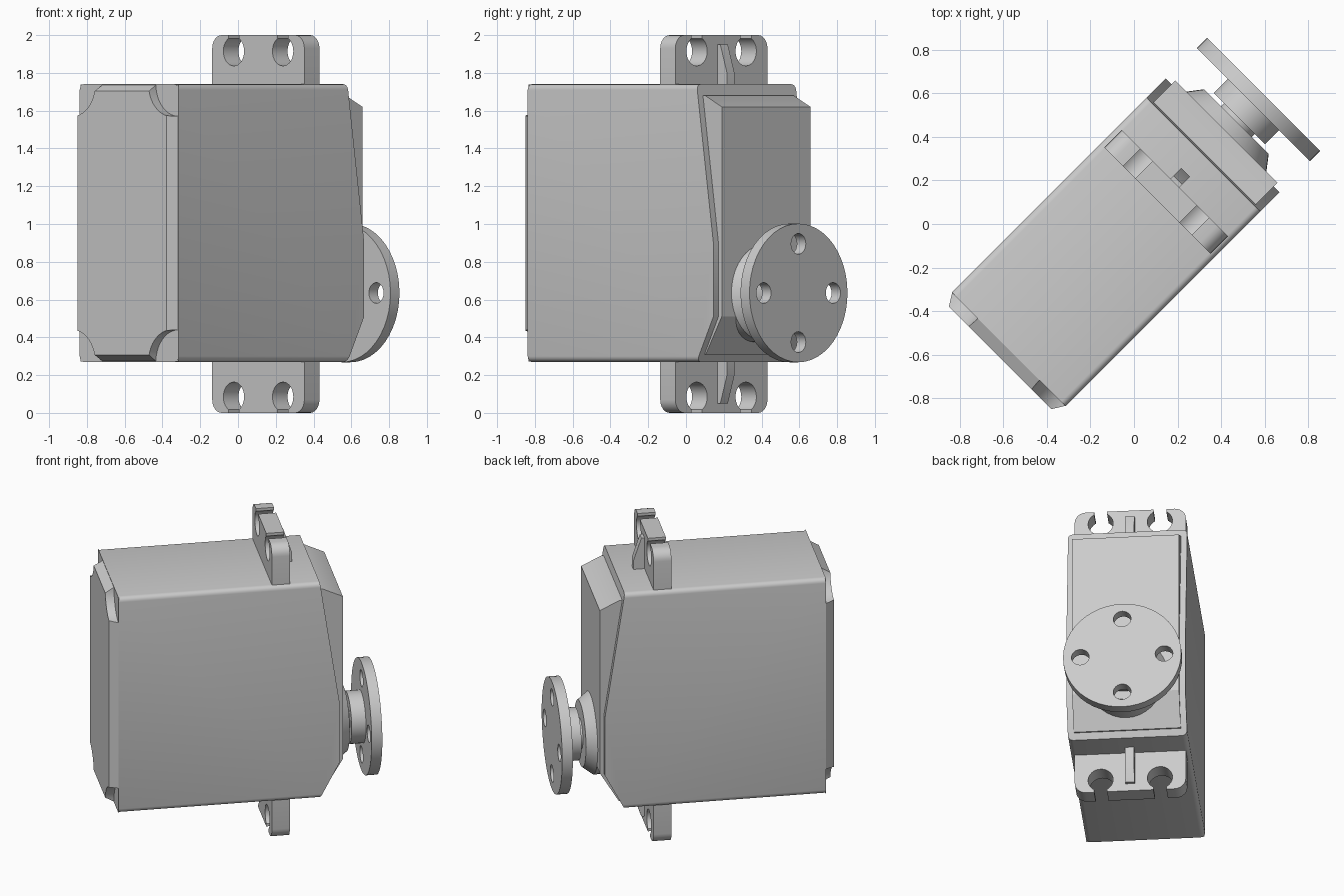
import bpy, bmesh, math
from mathutils import Matrix, Vector

cube = bpy.data.objects.get("Cube")
if cube:
    bpy.data.objects.remove(cube, do_unlink=True)

# One grey plastic for every part
grey = bpy.data.materials.new("grey_plastic")
grey.use_nodes = True
COLOUR = (0.6, 0.6, 0.6, 1)
grey.diffuse_color = COLOUR
grey.node_tree.nodes["Principled BSDF"].inputs["Base Color"].default_value = COLOUR

# Parts are built with x along the shaft, then turned 45 degrees
TURN = Matrix.Rotation(math.radians(45), 4, 'Z')
SHAFT_Z = 0.635
BOTTOM, TOP, HALF = 0.27, 1.74, 0.37
MID = (BOTTOM + TOP) / 2


def finish(name, bm):
    bmesh.ops.recalc_face_normals(bm, faces=bm.faces)
    mesh = bpy.data.meshes.new(name)
    bm.to_mesh(mesh)
    bm.free()
    mesh.materials.append(grey)
    obj = bpy.data.objects.new(name, mesh)
    bpy.context.collection.objects.link(obj)
    return obj


def prism(points, direction):
    """Extrude a flat polygon along a direction."""
    bm = bmesh.new()
    face = bm.faces.new([bm.verts.new(p) for p in points])
    new = bmesh.ops.extrude_face_region(bm, geom=[face])["geom"]
    bmesh.ops.translate(bm, vec=direction,
                        verts=[v for v in new if isinstance(v, bmesh.types.BMVert)])
    return bm


def side_prism(profile, half):
    """Extrude an (x, z) profile across the width."""
    return prism([(x, -half, z) for x, z in profile], Vector((0, 2 * half, 0)))


def rod(x0, x1, r0, y=0, z=SHAFT_Z, r1=None, segments=40):
    bm = bmesh.new()
    place = Matrix.Translation(((x0 + x1) / 2, y, z)) @ Matrix.Rotation(math.pi / 2, 4, 'Y')
    bmesh.ops.create_cone(bm, cap_ends=True, segments=segments, radius1=r0,
                          radius2=r0 if r1 is None else r1, depth=x1 - x0, matrix=place)
    return bm


def box(x, y, z):
    return side_prism([(x[0], z[0]), (x[1], z[0]), (x[1], z[1]), (x[0], z[1])],
                      (y[1] - y[0]) / 2), (y[0] + y[1]) / 2


def cut(obj, cutters):
    for bm in cutters:
        tool = finish("cutter", bm)
        tool.hide_render = True
        mod = obj.modifiers.new("cut", 'BOOLEAN')
        mod.operation, mod.solver, mod.object = 'DIFFERENCE', 'EXACT', tool
        bpy.context.view_layer.objects.active = obj
        bpy.ops.object.modifier_apply(modifier=mod.name)
        bpy.data.objects.remove(tool, do_unlink=True)


parts = []

# Main case, with its long edges rounded
bm = side_prism([(-0.815, BOTTOM), (0.45, BOTTOM), (0.575, 0.51), (0.575, 0.9),
                 (0.45, TOP), (-0.815, TOP)], HALF)
long_edges = [e for e in bm.edges
              if abs(e.verts[0].co.z - e.verts[1].co.z) < 0.001 and e.calc_length() > 1]
bmesh.ops.bevel(bm, geom=long_edges, offset=0.03, segments=4, profile=0.5, affect='EDGES')
parts.append(finish("case", bm))

# Gearbox cap on the shaft end
parts.append(finish("gearbox_cap", side_prism(
    [(0.4, 0.31), (0.48, 0.31), (0.6, 0.51), (0.6, 1.62), (0.475, 1.68), (0.4, 1.68)], 0.332)))

# Rear cover: tapered slab with a round scoop at each corner
bm = bmesh.new()
bmesh.ops.create_cube(bm, size=1)
for v in bm.verts:
    outer = v.co.x < 0
    inset = 0.037 if outer else 0.002
    v.co = (-0.87 if outer else -0.812,
            math.copysign(HALF - inset, v.co.y),
            MID + math.copysign((TOP - BOTTOM) / 2 - inset, v.co.z))
rear = finish("rear_cover", bm)
cut(rear, [rod(-0.95, -0.814, 0.17, y, z) for y in (-HALF, HALF) for z in (BOTTOM, TOP)])
parts.append(rear)

# Mounting ears with open screw holes and a stiffening rib, top and bottom
for name, sign in (("top", 1), ("bottom", -1)):
    def lift(z):
        return 1 + sign * (z - 1)

    radius, half = 0.07, 0.345
    outline = [(-half, lift(1.7)), (half, lift(1.7))]
    for start, side in ((0, 1), (90, -1)):
        for step in range(7):
            a = math.radians(start + step * 15)
            outline.append((side * (half - radius) + radius * math.cos(a),
                            lift(2 - radius + radius * math.sin(a))))
    ear = finish(name + "_mounting_ear",
                 prism([(0.152, y, z) for y, z in outline], Vector((0.113, 0, 0))))
    cutters = []
    for y in (-0.184, 0.184):
        cutters.append(rod(0.1, 0.3, 0.078, y, lift(1.915), segments=32))
        slot, offset = box((0.1, 0.3), (y - 0.04, y + 0.04), sorted((lift(1.92), lift(2.1))))
        bmesh.ops.translate(slot, verts=slot.verts, vec=(0, offset, 0))
        cutters.append(slot)
    cut(ear, cutters)
    parts.append(ear)
    parts.append(finish(name + "_ear_rib", side_prism(
        [(0.26, lift(1.7)), (0.335, lift(1.7)), (0.335, lift(1.8)),
         (0.285, lift(1.95)), (0.26, lift(1.95))], 0.028)))

# Output shaft: boss, spindle, hub and drilled disc
parts.append(finish("shaft_boss_base", rod(0.5, 0.6, 0.26)))
parts.append(finish("shaft_boss", rod(0.6, 0.665, 0.26, r1=0.21)))
parts.append(finish("spindle", rod(0.65, 0.7, 0.1)))
parts.append(finish("hub", rod(0.685, 0.78, 0.166)))
disc = finish("horn_disc", rod(0.775, 0.842, 0.367, segments=48))
cut(disc, [rod(0.7, 0.9, 0.055, 0.26 * round(math.cos(a)),
               SHAFT_Z + 0.26 * round(math.sin(a)), segments=24)
           for a in (0, math.pi / 2, math.pi, -math.pi / 2)])
parts.append(disc)

# Turn everything into place and smooth the curved faces
bpy.ops.object.select_all(action='DESELECT')
for obj in parts:
    obj.data.transform(TURN)
    obj.select_set(True)
bpy.context.view_layer.objects.active = parts[0]
bpy.ops.object.shade_smooth_by_angle(angle=math.radians(30))
